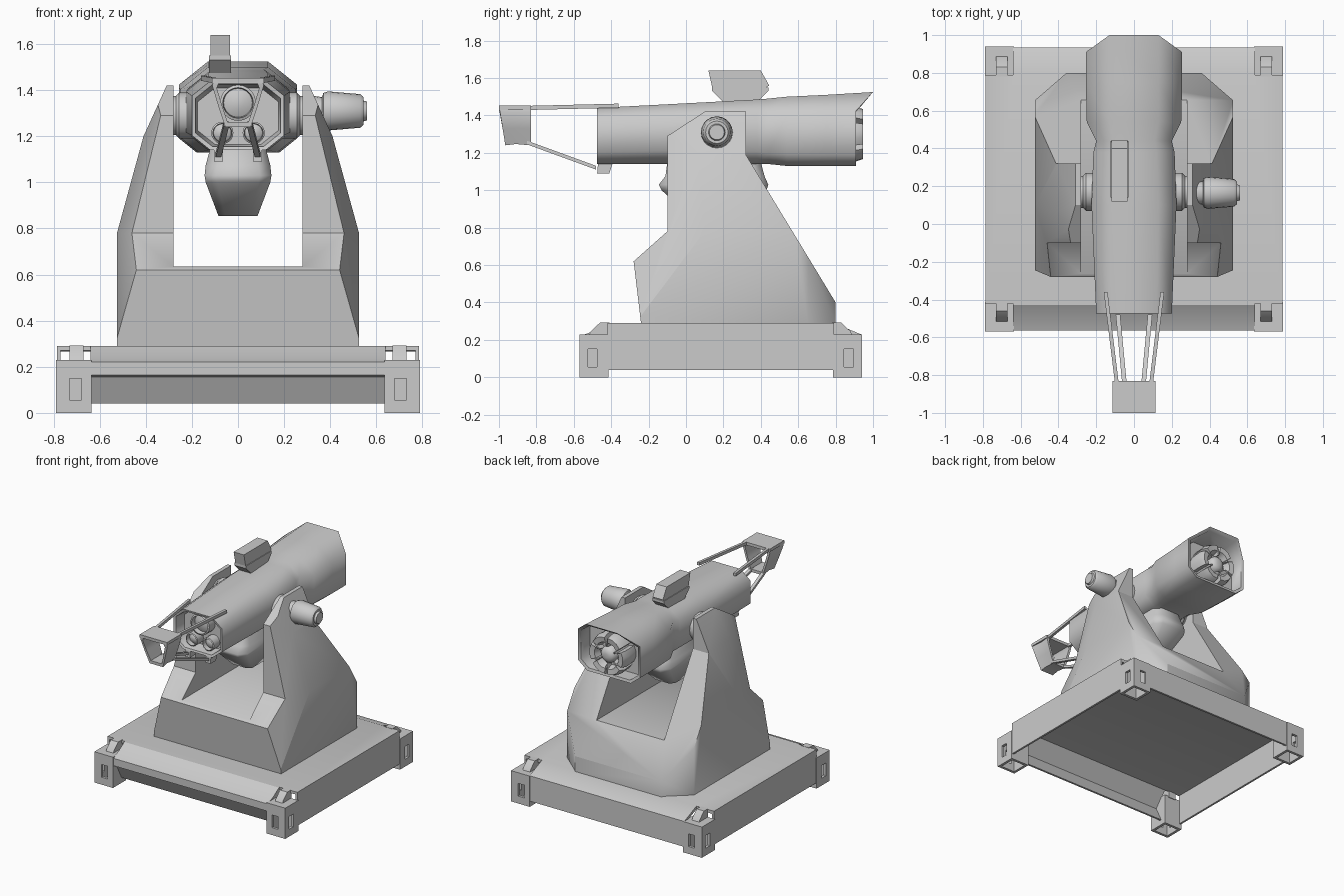
import bpy, bmesh, math

if "Cube" in bpy.data.objects:
    bpy.data.objects.remove(bpy.data.objects["Cube"])

def loft(name, rings, smooth=40, caps=True):
    """Skin a series of equal-length point rings and cap both ends (or close them into a ring)."""
    bm = bmesh.new()
    vs = [[bm.verts.new(p) for p in r] for r in rings]
    n = len(vs[0])
    for a, b in zip(vs, vs[1:] + ([] if caps else vs[:1])):
        for i in range(n):
            bm.faces.new((a[i], a[(i + 1) % n], b[(i + 1) % n], b[i]))
    if caps:
        bm.faces.new(vs[0])
        bm.faces.new(vs[-1])
    bmesh.ops.recalc_face_normals(bm, faces=bm.faces)
    me = bpy.data.meshes.new(name)
    bm.to_mesh(me)
    bm.free()
    ob = bpy.data.objects.new(name, me)
    bpy.context.collection.objects.link(ob)
    shade(ob, smooth)
    return ob

def shade(ob, angle):
    bpy.ops.object.select_all(action='DESELECT')
    ob.select_set(True)
    bpy.context.view_layer.objects.active = ob
    bpy.ops.object.shade_smooth_by_angle(angle=math.radians(angle))

def place(axis, t, p):
    return {'x': (t, p[0], p[1]), 'y': (p[0], t, p[1]), 'z': (p[0], p[1], t)}[axis]

def prism(name, pts, axis, a, b, smooth=30):
    return loft(name, [[place(axis, t, p) for p in pts] for t in (a, b)], smooth)

def box(name, x0, x1, y0, y1, z0, z1):
    return prism(name, [(x0, y0), (x1, y0), (x1, y1), (x0, y1)], 'z', z0, z1)

def turned(name, axis, c, prof, n=20):
    circ = [(math.cos(2 * math.pi * i / n), math.sin(2 * math.pi * i / n)) for i in range(n)]
    return loft(name, [[place(axis, t, (c[0] + r * u, c[1] + r * v)) for u, v in circ] for t, r in prof])

def bar(name, a, b, w, h):
    return loft(name, [[(p[0] + i * w, p[1], p[2] + j * h) for i, j in ((-1, -1), (1, -1), (1, 1), (-1, 1))]
                       for p in (a, b)])

def boolean(ob, cutter, op='DIFFERENCE'):
    m = ob.modifiers.new('cut', 'BOOLEAN')
    m.operation, m.solver, m.object = op, 'EXACT', cutter
    bpy.context.view_layer.objects.active = ob
    bpy.ops.object.modifier_move_to_index(modifier='cut', index=0)
    bpy.ops.object.modifier_apply(modifier='cut')
    bpy.data.objects.remove(cutter)

def mirror_pts(right):
    return right + [(-x, z) for x, z in reversed(right)]

# Base: hollow pan with an undercut front, notched for the corner castings
base = prism('base_pan', [(-.565, .165), (-.565, .22), (-.50, .245), (-.43, .29), (.79, .29), (.935, .23),
                          (.935, .04), (-.47, .04), (-.53, .155)], 'x', -.785, .785)
boolean(base, prism('cut', [(-.43, -.1), (-.455, .04), (-.51, .155), (-.42, .27), (.78, .27), (.92, .215), (.92, -.1)],
                    'x', -.77, .77))
for sx in (-1, 1):
    for y0, y1 in ((-.6, -.42), (.79, 1)):
        boolean(base, box('cut', *sorted((sx * .64, sx * .9)), y0, y1, -.1, .4))
shade(base, 40)

# Corner castings with slots and sloping latches
for sx, side in ((-1, 'left'), (1, 'right')):
    for sy, end in ((-1, 'front'), (1, 'back')):
        yo = -.57 if sy < 0 else .94                  # outer face
        Y = lambda d: yo - sy * d                     # distance inwards
        X = lambda d: sx * (.79 - d)
        span = lambda f, a, b: sorted((f(a), f(b)))
        c = box(f'{end}_{side}_casting', *span(X, 0, .155), *span(Y, 0, .155), 0, .23)
        boolean(c, box('cut', *span(X, .02, .135), *span(Y, .02, .135), -.1, .21))
        boolean(c, box('cut', *span(X, .06, .11), *span(Y, -.1, .08), .055, .15))
        boolean(c, box('cut', *span(X, -.1, .08), *span(Y, .045, .095), .055, .15))
        shade(c, 30)
        prism(f'{end}_{side}_latch', [(Y(.05), .22), (Y(.06), .245), (Y(.11), .292), (Y(.16), .292), (Y(.16), .22)],
              'x', *span(X, .06, .12))

# Yoke pedestal: side, front and plan outlines intersected; the plan's front corners widen upwards
yoke = prism('yoke_pedestal', [(-.24, .285), (-.28, .62), (-.10, .78), (-.10, 1.29), (.10, 1.42), (.32, 1.42),
                               (.32, 1.19), (.80, .40), (.80, .285)], 'x', -.7, .7)
boolean(yoke, prism('cut', mirror_pts([(.28, .635), (.28, 1.43), (.305, 1.43), (.41, 1.2), (.525, .78), (.525, .2)]),
                    'y', -.6, 1.1), 'INTERSECT')
plan = lambda z, x, y: [(a, b, z) for a, b in mirror_pts([(x, -.3), (.53, y), (.53, .65), (.34, .815)])]
boolean(yoke, loft('cut', [plan(.25, .525, -.285), plan(1.45, .231, .62)]), 'INTERSECT')
shade(yoke, 50)

# Pivot discs on both sides, motor on the right arm
for s, side in ((-1, 'left'), (1, 'right')):
    turned(f'{side}_pivot', 'x', (.17, 1.29), [(s * .19, .1), (s * .255, .1), (s * .27, .085), (s * .30, .085)], 16)
turned('elevation_motor', 'x', (.165, 1.31), [(.30, .06), (.33, .065), (.365, .06), (.37, .078), (.39, .085),
                                              (.53, .073), (.545, .06), (.545, .045), (.56, .04)])

# Tube: lofted octagon, recessed at the front and the back
def section(y, w, zt, zb, wt, wb, lip=0):
    zu, zl = zt - (w - wt) * .8, zb + (w - wb) * .8
    pts = mirror_pts([(wb, zb), (w, zl), (w, zu), (wt, zt)])
    return [(x, y + (lip if z == zt else 0), z) for x, z in pts]

loft('tube_housing', [
    section(-.38, .175, 1.41, 1.165, .10, .10), section(-.47, .185, 1.425, 1.155, .11, .11),
    section(-.475, .2, 1.44, 1.14, .12, .12), section(.1, .225, 1.47, 1.14, .13, .13),
    section(.38, .215, 1.485, 1.14, .12, .13), section(.44, .2, 1.49, 1.14, .11, .13),
    section(.54, .25, 1.50, 1.13, .13, .17), section(.75, .255, 1.51, 1.13, .13, .18),
    section(.91, .255, 1.525, 1.13, .13, .18, .09), section(.905, .235, 1.505, 1.15, .12, .17, .07),
    section(.8, .235, 1.49, 1.15, .12, .17)], 60)

# Lenses in the front recess
for name, x, z, r in (('main_lens', 0, 1.345, .078), ('left_lens', -.068, 1.215, .048), ('right_lens', .068, 1.215, .048)):
    turned(name, 'y', (x, z), [(-.37, r), (-.45, r), (-.455, r * .85), (-.42, r * .8), (-.435, r * .35)])

# Notched exhaust at the back
star = []
for i in range(6):
    for da, r in ((-24, .15), (-8, .155), (8, .155), (24, .15), (27, .105), (33, .105)):
        a = math.radians(60 * i + da)
        star.append((r * math.cos(a), 1.3 + r * math.sin(a)))
scale = lambda y, k: [(x * k, y, 1.3 + (z - 1.3) * k) for x, z in star]
loft('exhaust_petals', [scale(.79, .95), scale(.9, 1), scale(.945, .9), scale(.94, .65), scale(.89, .55)])
turned('exhaust_hub', 'y', (0, 1.3), [(.87, .065), (.92, .06), (.94, .04), (.945, .015)], 16)

# Sensor pod slung under the tube
def pod(z, w, y0, y1, c=.05):
    return [(-w + c, y0, z), (w - c, y0, z), (w, y0 + c, z), (w, y1 - c, z),
            (w - c, y1, z), (-w + c, y1, z), (-w, y1 - c, z), (-w, y0 + c, z)]
loft('underslung_pod', [pod(.855, .085, .02, .28, .03), pod(1.0, .14, -.13, .43), pod(1.03, .145, -.145, .44),
                        pod(1.075, .14, -.11, .42), pod(1.15, .12, -.1, .4)], 60)

# Roof sight on its tapered mount, offset to the left
prism('sight_mount', [(.20, 1.47), (.38, 1.47), (.44, 1.53), (.44, 1.55), (.14, 1.55), (.14, 1.53)], 'x', -.125, -.03)
prism('sight_head', [(.14, 1.55), (.43, 1.55), (.445, 1.56), (.40, 1.64), (.12, 1.64)], 'x', -.12, -.035)

# Open frame held ahead of the muzzle, its front edge raked
def frame(y, k, rake=0):
    pts = mirror_pts([(.055, 1.24), (.085, 1.33), (.112, 1.42), (.1, 1.452)])
    return [(x * k, y + rake * (1.452 - z), 1.36 + (z - 1.36) * k) for x, z in pts]
loft('muzzle_frame', [frame(-1, 1, .16), frame(-.91, .94), frame(-.83, 1), frame(-.83, .82), frame(-1, .82, .16)],
     50, caps=False)
box('muzzle_frame_roof', -.113, .113, -1, -.83, 1.43, 1.452)

# Struts from the tube to the frame
for s, side in ((-1, 'left'), (1, 'right')):
    bar(f'{side}_upper_strut', (s * .15, -.36, 1.452), (s * .09, -.85, 1.44), .01, .011)
    bar(f'{side}_lower_strut', (s * .085, -.48, 1.12), (s * .05, -.85, 1.255), .012, .01)
    prism(f'{side}_strut_foot', [(-.475, 1.09), (-.41, 1.09), (-.39, 1.15), (-.47, 1.15)],
          'x', *sorted((s * .065, s * .105)))
